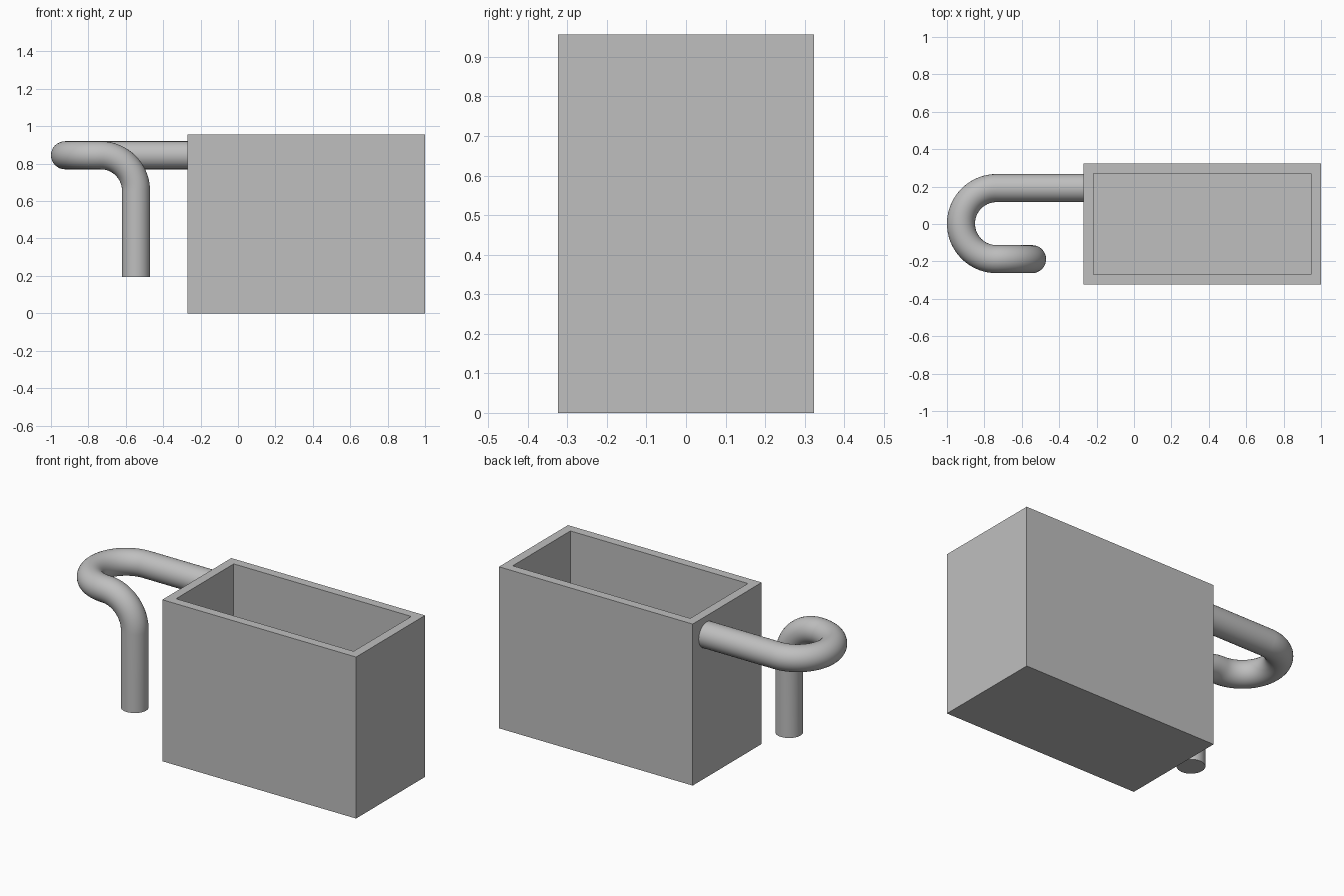
import bpy
import bmesh
import math
from mathutils import Matrix, Vector

if "Cube" in bpy.data.objects:
    bpy.data.objects.remove(bpy.data.objects["Cube"], do_unlink=True)

# One plain grey for everything
GREY = (0.52, 0.52, 0.52, 1)
grey = bpy.data.materials.new("plain_grey")
grey.use_nodes = True
grey.diffuse_color = GREY
grey.node_tree.nodes["Principled BSDF"].inputs["Base Color"].default_value = GREY

# Open box: inset the top face and push it down to leave walls and a floor
LEFT, RIGHT, HALF_DEPTH, HEIGHT, WALL = -0.27, 1.0, 0.323, 0.957, 0.053
bm = bmesh.new()
bmesh.ops.create_cube(bm, size=1, matrix=(
    Matrix.Translation(((LEFT + RIGHT) / 2, 0, HEIGHT / 2))
    @ Matrix.Diagonal((RIGHT - LEFT, 2 * HALF_DEPTH, HEIGHT, 1))))
bm.normal_update()
top = max(bm.faces, key=lambda f: f.calc_center_median().z)
bmesh.ops.inset_region(bm, faces=[top], thickness=WALL, use_even_offset=True)
hole = bmesh.ops.extrude_face_region(bm, geom=[top])
floor_verts = [g for g in hole["geom"] if isinstance(g, bmesh.types.BMVert)]
bmesh.ops.translate(bm, verts=floor_verts, vec=(0, 0, WALL - HEIGHT))
if top.is_valid:
    bmesh.ops.delete(bm, geom=[top], context="FACES_ONLY")
bmesh.ops.recalc_face_normals(bm, faces=bm.faces)
mesh = bpy.data.meshes.new("open_box")
bm.to_mesh(mesh)
bm.free()
mesh.materials.append(grey)
bpy.context.collection.objects.link(bpy.data.objects.new("open_box", mesh))


def arc(center, u, v, radius, sweep, steps):
    """Points from center + u*radius, turning towards v."""
    c, u, v = Vector(center), Vector(u), Vector(v)
    angles = [sweep * i / steps for i in range(steps + 1)]
    return [c + radius * (math.cos(a) * u + math.sin(a) * v) for a in angles]


# Bent pipe: straight out, half turn to the front, quarter turn down
PIPE_R, BEND_R, PIPE_Z, BEND_X, PIPE_Y = 0.075, 0.19, 0.845, -0.735, 0.002
path = [Vector((LEFT + 0.02, PIPE_Y + BEND_R, PIPE_Z))]
path += arc((BEND_X, PIPE_Y, PIPE_Z), (0, 1, 0), (-1, 0, 0), BEND_R, math.pi, 36)
path += arc((BEND_X, PIPE_Y - BEND_R, PIPE_Z - BEND_R),
            (0, 0, 1), (1, 0, 0), BEND_R, math.pi / 2, 18)[1:]
path.append(Vector((BEND_X + BEND_R, PIPE_Y - BEND_R, 0.195)))

curve = bpy.data.curves.new("bent_pipe", "CURVE")
curve.dimensions = "3D"
curve.bevel_depth = PIPE_R
curve.bevel_resolution = 14
curve.use_fill_caps = True
spline = curve.splines.new("POLY")
spline.points.add(len(path) - 1)
for point, co in zip(spline.points, path):
    point.co = (*co, 1)
curve.materials.append(grey)
pipe = bpy.data.objects.new("bent_pipe", curve)
bpy.context.collection.objects.link(pipe)

# Turn the pipe into a mesh with smooth sides and a crisp end
bpy.ops.object.select_all(action="DESELECT")
pipe.select_set(True)
bpy.context.view_layer.objects.active = pipe
bpy.ops.object.convert(target="MESH")
pipe = bpy.context.view_layer.objects.active
bm = bmesh.new()
bm.from_mesh(pipe.data)
bmesh.ops.remove_doubles(bm, verts=bm.verts, dist=0.0001)
bmesh.ops.recalc_face_normals(bm, faces=bm.faces)
bm.to_mesh(pipe.data)
bm.free()
bpy.ops.object.shade_smooth_by_angle(angle=math.radians(35))
